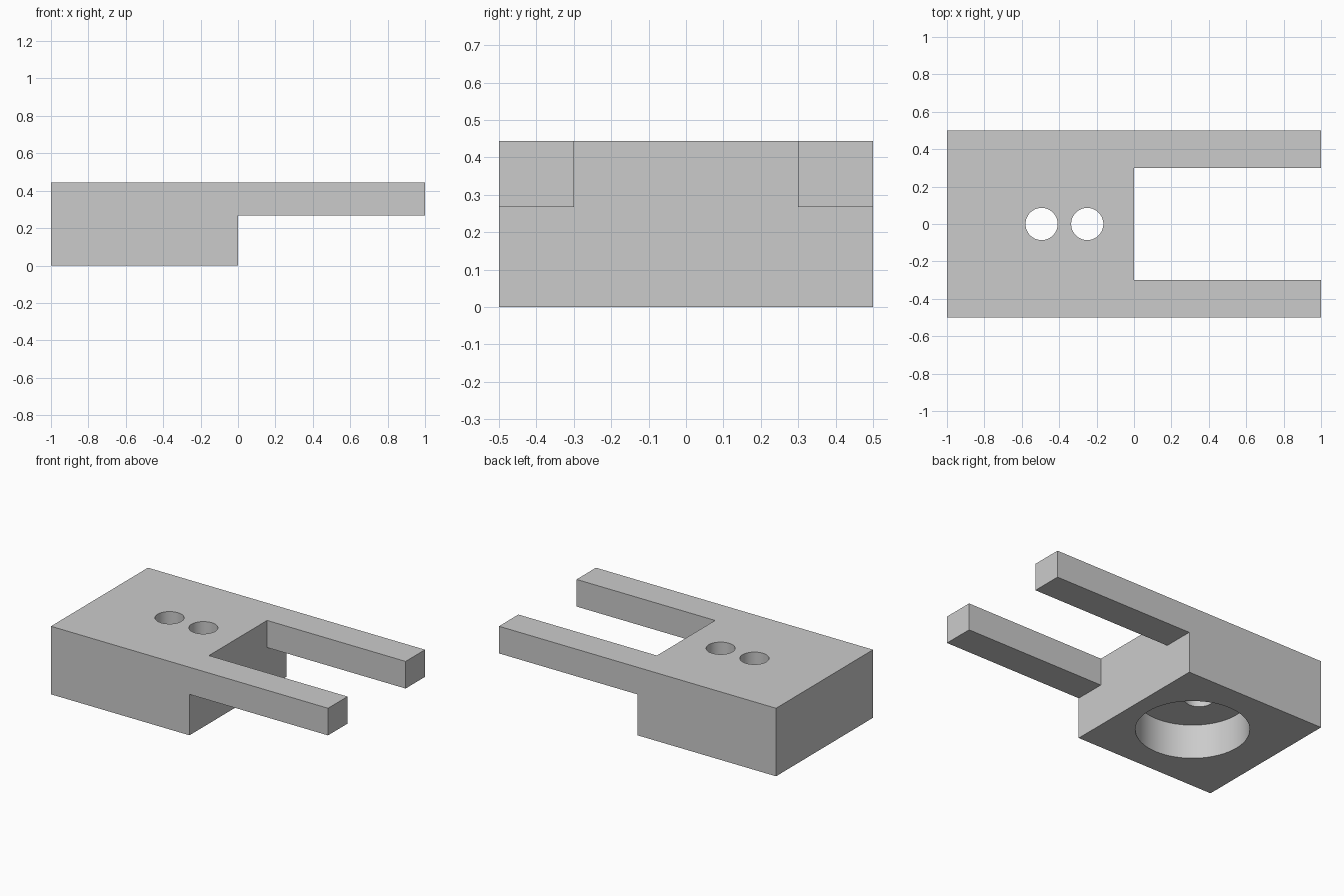
import bpy
import bmesh
from mathutils import Vector

HEIGHT = 0.444      # full thickness of the block
ARM_Z = 0.267       # underside of the fork arms
ARM_Y = 0.3         # inner face of the fork arms

default_cube = bpy.data.objects.get("Cube")
if default_cube:
    bpy.data.objects.remove(default_cube)

grey = bpy.data.materials.new("plain_grey")
grey.use_nodes = True
colour = (0.6, 0.6, 0.6, 1)
grey.diffuse_color = colour
grey.node_tree.nodes["Principled BSDF"].inputs["Base Color"].default_value = colour


def split(bm, point, normal):
    bmesh.ops.bisect_plane(bm, geom=bm.verts[:] + bm.edges[:] + bm.faces[:],
                           plane_co=point, plane_no=normal)


# Block with two fork arms pulled out of its upper corners
bm = bmesh.new()
bmesh.ops.create_cube(bm, size=1)
bmesh.ops.scale(bm, vec=(1, 1, HEIGHT), verts=bm.verts)
bmesh.ops.translate(bm, vec=(-0.5, 0, HEIGHT / 2), verts=bm.verts)
split(bm, (0, ARM_Y, 0), (0, 1, 0))
split(bm, (0, -ARM_Y, 0), (0, 1, 0))
split(bm, (0, 0, ARM_Z), (0, 0, 1))
bm.normal_update()
corners = []
for face in bm.faces:
    centre = face.calc_center_median()
    if face.normal.x > 0.9 and abs(centre.y) > ARM_Y and centre.z > ARM_Z:
        corners.append(face)
arms = bmesh.ops.extrude_face_region(bm, geom=corners)["geom"]
bmesh.ops.delete(bm, geom=corners, context="FACES_ONLY")
bmesh.ops.translate(bm, vec=Vector((1, 0, 0)),
                    verts=[v for v in arms if isinstance(v, bmesh.types.BMVert)])
bmesh.ops.dissolve_limit(bm, angle_limit=0.01, verts=bm.verts[:], edges=bm.edges[:])
bmesh.ops.recalc_face_normals(bm, faces=bm.faces)
mesh = bpy.data.meshes.new("forked_block")
bm.to_mesh(mesh)
bm.free()
block = bpy.data.objects.new("forked_block", mesh)
bpy.context.collection.objects.link(block)
mesh.materials.append(grey)


def drill(name, x, radius, bottom, top):
    """Cut a vertical round hole through the block."""
    bpy.ops.mesh.primitive_cylinder_add(vertices=64, radius=radius, depth=top - bottom,
                                        location=(x, 0, (top + bottom) / 2))
    cutter = bpy.context.object
    cutter.name = name
    cutter.hide_render = True
    cutter.data.materials.append(grey)
    bpy.ops.object.select_all(action="DESELECT")
    block.select_set(True)
    bpy.context.view_layer.objects.active = block
    cut = block.modifiers.new(name, "BOOLEAN")
    cut.operation = "DIFFERENCE"
    cut.solver = "EXACT"
    cut.object = cutter
    bpy.ops.object.modifier_apply(modifier=cut.name)
    bpy.data.objects.remove(cutter)


# Wide recess underneath, then two small holes through its ceiling
drill("recess_cutter", -0.444, 0.333, -0.1, 0.222)
for x in (-0.494, -0.25):
    drill("hole_cutter", x, 0.086, 0.1, HEIGHT + 0.1)

bpy.ops.object.shade_smooth_by_angle(angle=0.5)
